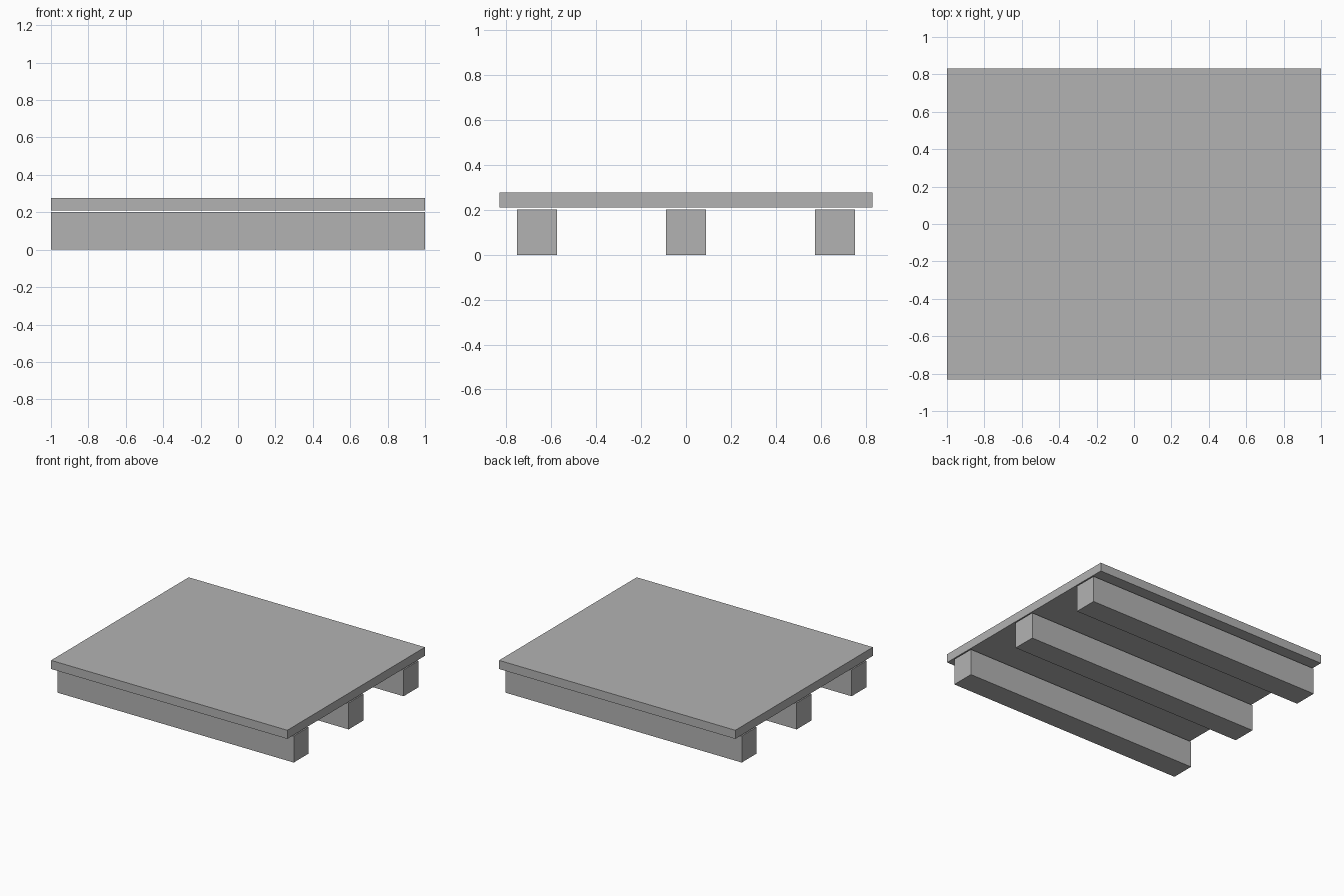
import bpy

cube = bpy.data.objects.get("Cube")
if cube:
    bpy.data.objects.remove(cube, do_unlink=True)

# Single plain grey material
grey = bpy.data.materials.new("plain_grey")
grey.use_nodes = True
colour = (0.45, 0.45, 0.45, 1)
grey.diffuse_color = colour
grey.node_tree.nodes["Principled BSDF"].inputs["Base Color"].default_value = colour


def box(name, size, centre):
    bpy.ops.mesh.primitive_cube_add(size=1, location=centre)
    ob = bpy.context.object
    ob.name = name
    ob.scale = size
    bpy.ops.object.transform_apply(location=False, rotation=False, scale=True)
    ob.data.materials.append(grey)
    return ob


# Runners along x, with a thin gap beneath the deck
RUNNER_H = 0.202
for name, y in (("front_runner", -0.664), ("middle_runner", 0), ("back_runner", 0.664)):
    box(name, (2, 0.18, RUNNER_H), (0, y, RUNNER_H / 2))

# Flat deck board
DECK_BOTTOM, DECK_TOP = 0.211, 0.277
box("deck", (2, 1.664, DECK_TOP - DECK_BOTTOM), (0, 0, (DECK_BOTTOM + DECK_TOP) / 2))
